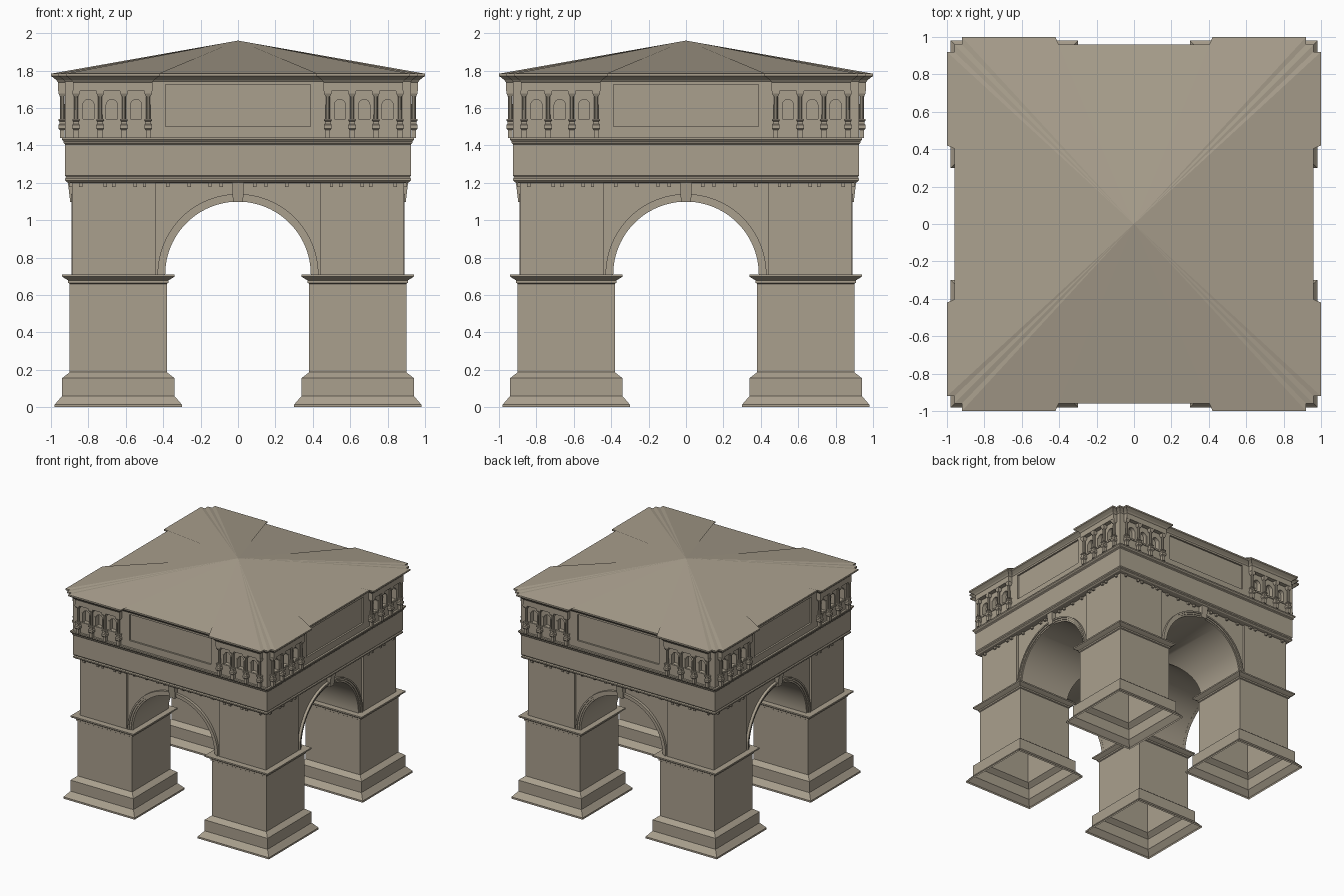
import bpy, bmesh, math
from mathutils import Matrix, Vector

if "Cube" in bpy.data.objects:
    bpy.data.objects.remove(bpy.data.objects["Cube"])

stone = bpy.data.materials.new("warm grey stone")
stone.diffuse_color = (0.40, 0.35, 0.27, 1)
stone.use_nodes = True
stone.node_tree.nodes["Principled BSDF"].inputs["Base Color"].default_value = stone.diffuse_color


def finish(name, bm, copies=1, smooth=False):
    """Turn a bmesh into an object, repeated around the z axis."""
    if copies > 1:
        base = bm.verts[:] + bm.edges[:] + bm.faces[:]
        for i in range(1, copies):
            d = bmesh.ops.duplicate(bm, geom=base)
            vs = [g for g in d["geom"] if isinstance(g, bmesh.types.BMVert)]
            bmesh.ops.rotate(bm, verts=vs, matrix=Matrix.Rotation(i * math.pi / 2, 3, 'Z'))
    bmesh.ops.recalc_face_normals(bm, faces=bm.faces[:])
    me = bpy.data.meshes.new(name)
    bm.to_mesh(me)
    bm.free()
    me.materials.append(stone)
    ob = bpy.data.objects.new(name, me)
    bpy.context.collection.objects.link(ob)
    if smooth:
        smooth_it(ob)
    return ob


def smooth_it(ob):
    bpy.ops.object.select_all(action='DESELECT')
    ob.select_set(True)
    bpy.context.view_layer.objects.active = ob
    bpy.ops.object.shade_smooth_by_angle(angle=math.radians(25))


def loft(bm, rings, bottom=True, top=True):
    """Skin between closed rings of points."""
    vs = [[bm.verts.new(p) for p in r] for r in rings]
    n = len(vs[0])
    for a, b in zip(vs, vs[1:]):
        for i in range(n):
            j = (i + 1) % n
            bm.faces.new((a[i], a[j], b[j], b[i]))
    if bottom:
        bm.faces.new(vs[0][::-1])
    if top:
        bm.faces.new(vs[-1])
    return vs


def square_stack(bm, cx, cy, profile, **kw):
    """Square moulded block from (half width, z) pairs."""
    loft(bm, [[(cx + sx * h, cy + sy * h, z) for sx, sy in ((-1, -1), (1, -1), (1, 1), (-1, 1))]
              for h, z in profile], **kw)


def box(bm, x0, x1, y0, y1, z0, z1):
    loft(bm, [[(x0, y0, z), (x1, y0, z), (x1, y1, z), (x0, y1, z)] for z in (z0, z1)])


def arch_prism(bm, cx, r, z0, zs, y0, y1, steps):
    """Round-headed prism along y, used as a cutter."""
    pts = [(cx - r, z0), (cx + r, z0)]
    pts += [(cx + r * math.cos(math.pi * i / steps), zs + r * math.sin(math.pi * i / steps))
            for i in range(steps + 1)]
    loft(bm, [[(x, y, z) for x, z in pts] for y in (y0, y1)])


def cut(ob, cutter):
    m = ob.modifiers.new("cut", 'BOOLEAN')
    m.operation, m.solver, m.object = 'DIFFERENCE', 'EXACT', cutter
    bpy.context.view_layer.objects.active = ob
    bpy.ops.object.modifier_apply(modifier=m.name)
    bpy.data.objects.remove(cutter)


def side_outline(quarter):
    """Rotate one side's (x, y) points to make the whole plan."""
    out = []
    for i in range(4):
        m = Matrix.Rotation(i * math.pi / 2, 2)
        out += [m @ Vector(p) for p in quarter]
    return out


# Lower piers: moulded base, shaft and impost, open underneath
bm = bmesh.new()
square_stack(bm, 0.64, -0.64, [
    (.34, 0), (.34, .015), (.333, .022), (.305, .055), (.30, .06), (.30, .155), (.288, .165),
    (.275, .175), (.26, .187), (.26, .66), (.268, .665), (.268, .678), (.288, .69),
    (.30, .698), (.30, .71)], bottom=False)
finish("lower_piers", bm, 4)

# Arch storey: corner pilasters, recessed spandrels, crossing vaults
bm = bmesh.new()
plan = side_outline([(-.888, -.888), (-.442, -.888), (-.442, -.868), (.442, -.868), (.442, -.888)])
loft(bm, [[(p.x, p.y, z) for p in plan] for z in (.71, 1.205)])
arches = finish("arch_storey", bm)
for turn in (0, math.pi / 2):
    bm = bmesh.new()
    arch_prism(bm, 0, .39, .5, .71, -1.1, 1.1, 48)
    bmesh.ops.rotate(bm, verts=bm.verts[:], matrix=Matrix.Rotation(turn, 3, 'Z'))
    cut(arches, finish("arch_cutter", bm))
smooth_it(arches)

# Stepped mouldings around the arches
bm = bmesh.new()
prof = [(.389, -.85), (.389, -.876), (.402, -.876), (.402, -.883), (.417, -.883),
        (.417, -.891), (.43, -.891), (.43, -.85)]
loft(bm, [[(r * math.cos(a), y, .71 + r * math.sin(a)) for r, y in prof]
          for a in (math.pi * i / 48 for i in range(49))])
finish("arch_mouldings", bm, 4, smooth=True)

# Keystones
bm = bmesh.new()
loft(bm, [[(-w, -.85, z), (w, -.85, z), (w, y, z), (-w, y, z)]
          for w, y, z in ((.027, -.897, 1.098), (.032, -.91, 1.205))])
finish("keystones", bm, 4)

# Small drops below the frieze
bm = bmesh.new()
for s in (-1, 1):
    for x in (.09, .15, .26, .375, .50, .55, .665, .71, .84):
        y = -.872 if x < .44 else -.892
        box(bm, s * x - .009, s * x + .009, y - .012, y + .012, 1.178, 1.198)
finish("frieze_drops", bm, 4)

# Plain frieze with mouldings
bm = bmesh.new()
square_stack(bm, 0, 0, [
    (.888, 1.198), (.915, 1.203), (.925, 1.212), (.925, 1.222), (.919, 1.23), (.925, 1.238),
    (.925, 1.405), (.932, 1.412), (.932, 1.42), (.942, 1.432), (.942, 1.443)])
finish("frieze", bm)

# Attic wall with sunk panels and round-headed niches
bm = bmesh.new()
square_stack(bm, 0, 0, [(.925, 1.44), (.925, 1.75)])
attic = finish("attic_wall", bm)
bm = bmesh.new()
box(bm, -.388, .388, -1, -.91, 1.50, 1.725)
for s in (-1, 1):
    for x in (.545, .675, .80):
        arch_prism(bm, s * x, .03, 1.54, 1.615, -1, -.89, 12)
cut(attic, finish("niche_cutter", bm, 4))

# Pavilion columns on pedestals, with bands above
bm = bmesh.new()
for s in (-1, 1):
    for x in (.48, .61, .737, .866):
        square_stack(bm, s * x, -.94, [
            (.013, 1.44), (.013, 1.482), (.021, 1.49), (.021, 1.508), (.015, 1.515),
            (.015, 1.528), (.020, 1.532), (.020, 1.54)])
        bmesh.ops.create_cone(bm, cap_ends=True, segments=10, radius1=.012, radius2=.011, depth=.14,
                              matrix=Matrix.Translation((s * x, -.94, 1.605)))
        square_stack(bm, s * x, -.94, [(.012, 1.66), (.02, 1.678), (.02, 1.692)])
    x0, x1 = sorted((s * .458, s * .882))
    box(bm, x0, x1, -.962, -.90, 1.69, 1.742)
    # thin raised frames around the niches
    for x in (.545, .675, .80):
        for t in (-1, 1):
            c = s * x + t * .036
            box(bm, c - .005, c + .005, -.931, -.91, 1.535, 1.62)
        box(bm, s * x - .045, s * x + .045, -.932, -.91, 1.525, 1.538)
finish("attic_columns", bm, 4)

# Crowning cornice stepping around the pavilions, and the low hipped roof
bm = bmesh.new()


def crown(d, z):
    b, p, i, o = .92 + d, .96 + d, .46 - d, .88 + d
    pts = side_outline([(-b, -b), (-o, -b), (-o, -p), (-i, -p), (-i, -b),
                        (i, -b), (i, -p), (o, -p), (o, -b)])
    return [(q.x, q.y, z) for q in pts]


rings = loft(bm, [crown(d, z) for d, z in (
    (.0, 1.735), (.006, 1.742), (.012, 1.75), (.03, 1.764), (.04, 1.77), (.04, 1.783))], top=False)
apex = bm.verts.new((0, 0, 1.96))
edge = rings[-1]
for i in range(len(edge)):
    bm.faces.new((edge[i], edge[(i + 1) % len(edge)], apex))
finish("cornice_and_roof", bm)
